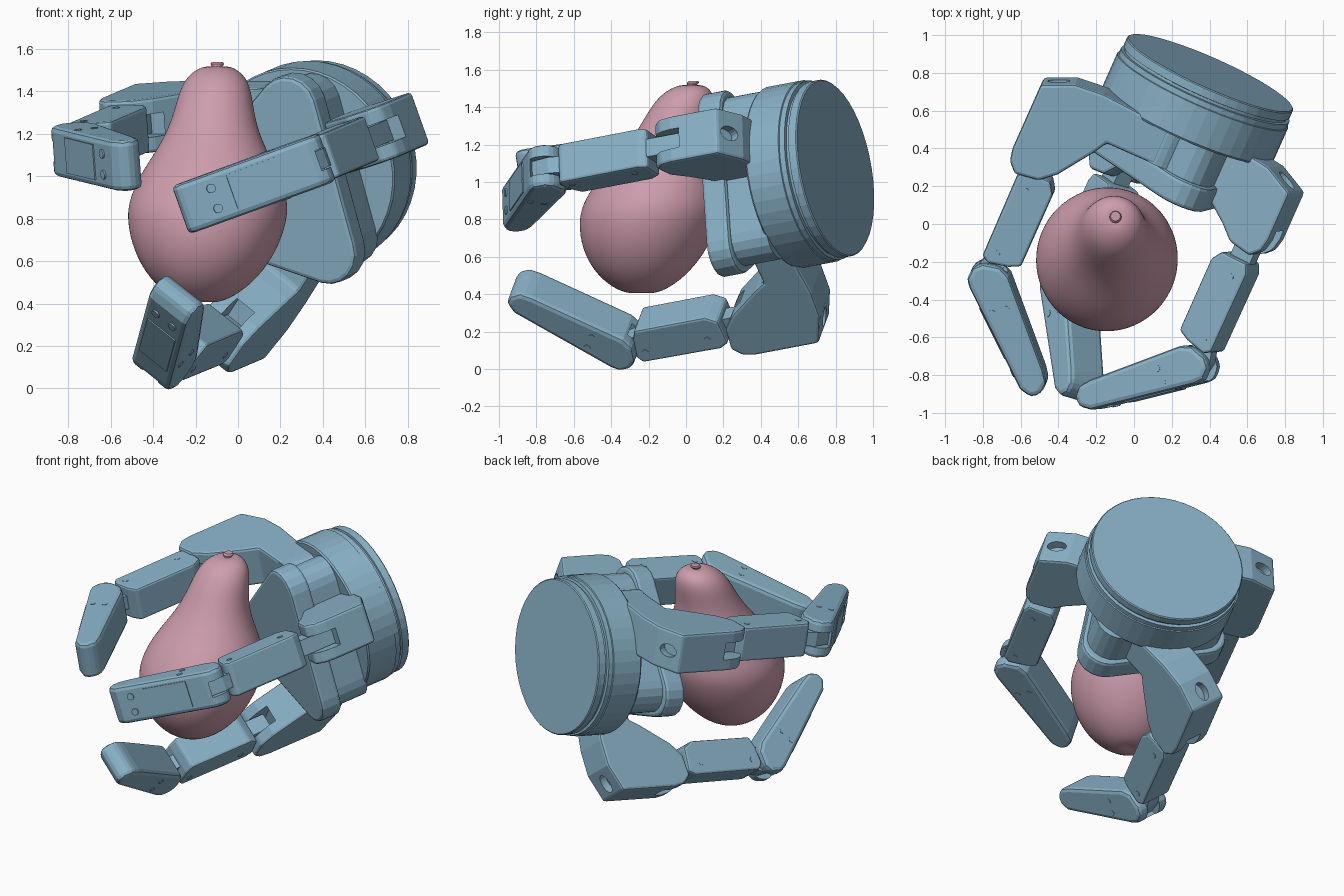
import bpy, bmesh, math
from mathutils import Matrix, Vector

cube = bpy.data.objects.get("Cube")
if cube:
    bpy.data.objects.remove(cube, do_unlink=True)


def make_material(name, rgb):
    mat = bpy.data.materials.new(name)
    mat.use_nodes = True
    color = (*rgb, 1)
    mat.diffuse_color = color
    mat.node_tree.nodes["Principled BSDF"].inputs["Base Color"].default_value = color
    return mat


BLUE = make_material("steel blue", (0.25, 0.44, 0.57))
PINK = make_material("dusty pink", (0.62, 0.34, 0.42))


def frame(x, y, z, origin):
    m = Matrix((x, y, z)).transposed().to_4x4()
    m.translation = origin
    return m


# Hand frame: the wrist axis points backwards and slightly up
AXIS = Vector((0.4, 0.9, 0.17)).normalized()
U = Vector((0.91, -0.415, 0)).normalized()
U = (U - AXIS * U.dot(AXIS)).normalized()
V = U.cross(AXIS)
V = V if V.z > 0 else -V
WRIST = Vector((0.405, 0.8, 1.075))
HAND = frame(U, V, -AXIS, WRIST)


def add_object(name, bm, mat, bevel=0.0):
    bmesh.ops.recalc_face_normals(bm, faces=bm.faces)
    mesh = bpy.data.meshes.new(name)
    bm.to_mesh(mesh)
    bm.free()
    mesh.materials.append(mat)
    obj = bpy.data.objects.new(name, mesh)
    bpy.context.collection.objects.link(obj)
    if bevel:
        mod = obj.modifiers.new("bevel", "BEVEL")
        mod.width, mod.segments, mod.limit_method = bevel, 2, "ANGLE"
    return obj


def add_prism(bm, points, low, high, matrix):
    """Extrude a flat outline between two levels of a local frame."""
    rings = [[bm.verts.new(matrix @ Vector((x, y, z))) for x, y in points]
             for z in (low, high)]
    for ring in rings:
        bm.faces.new(ring)
    for i in range(len(points)):
        j = (i + 1) % len(points)
        bm.faces.new((rings[0][i], rings[0][j], rings[1][j], rings[1][i]))


def prism(name, points, low, high, matrix, bevel=0.0):
    bm = bmesh.new()
    add_prism(bm, points, low, high, matrix)
    return add_object(name, bm, BLUE, bevel)


def carve(obj, bm):
    """Cut the shapes in bm out of an object."""
    cutter = add_object(obj.name + "_cutter", bm, BLUE)
    cutter.hide_render = True
    cutter.hide_set(True)
    cut = obj.modifiers.new("cut", "BOOLEAN")
    cut.operation, cut.solver, cut.object = "DIFFERENCE", "EXACT", cutter


def ellipse(a, b, count, cx=0, cy=0):
    return [(cx + a * math.cos(math.tau * i / count),
             cy + b * math.sin(math.tau * i / count)) for i in range(count)]


def lathe(bm, profile, count, center):
    """Revolve (radius, height) pairs; center maps radius vectors to points."""
    rings = []
    for radius, height in profile:
        if radius == 0:
            rings.append([bm.verts.new(center(0, 0, height))])
        else:
            rings.append([bm.verts.new(center(x, y, height))
                          for x, y in ellipse(radius, radius, count)])
    for a, b in zip(rings, rings[1:]):
        for i in range(count):
            corners = [a[i % len(a)], a[(i + 1) % count % len(a)],
                       b[(i + 1) % count % len(b)], b[i % len(b)]]
            bm.faces.new(list(dict.fromkeys(corners)))


# Wrist drum with a grooved rear rim
bm = bmesh.new()
drum = [(0, 0), (0.474, 0), (0.48, 0.006), (0.48, 0.05), (0.467, 0.053),
        (0.467, 0.068), (0.487, 0.07), (0.487, 0.1), (0.494, 0.103),
        (0.494, 0.295), (0.487, 0.305), (0, 0.305)]
lathe(bm, drum, 44, lambda x, y, z: HAND @ Vector((x, y, z)))
add_object("wrist_drum", bm, BLUE)

# Palm: rounded triangular plate on a slightly smaller block
outline = []
for u, v, facing in ((0.115, 0.36, 74), (-0.36, -0.13, 194), (0.265, -0.335, 314)):
    outline += [(u + 0.15 * math.cos(math.radians(facing + step * 20)),
                 v + 0.15 * math.sin(math.radians(facing + step * 20)))
                for step in range(-3, 4)]
prism("palm_plate", outline, 0.5, 0.64, HAND, 0.02)
prism("palm_block", [(x * 0.92, y * 0.92) for x, y in outline], 0.29, 0.51, HAND)

# Finger outlines: (distance from wrist axis, distance forward)
MOUNT = [(0.47, 0.265), (0.63, 0.28), (0.795, 0.355), (0.795, 0.73),
         (0.78, 0.8), (0.73, 0.85), (0.6, 0.83), (0.52, 0.76), (0.39, 0.57)]
PROXIMAL = [(0.5, 0.86), (0.54, 0.8), (0.69, 0.8), (0.715, 0.85),
            (0.71, 1.31), (0.67, 1.335), (0.56, 1.31), (0.5, 1.28)]
DISTAL = [(0.69, 1.35), (0.73, 1.39), (0.735, 1.46), (0.7, 1.5), (0.24, 1.885),
          (0.17, 1.9), (0.13, 1.86), (0.125, 1.8), (0.166, 1.744),
          (0.537, 1.358), (0.6, 1.33)]
SLOT = [(0.5, 0.68), (0.95, 0.68), (0.95, 0.95), (0.4, 0.95)]
KNUCKLE_SLOT = [(0.5, 1.25), (0.85, 1.25), (0.85, 1.48), (0.62, 1.48)]
TIP_LINK = [(0.57, 1.27), (0.68, 1.27), (0.71, 1.38), (0.69, 1.49), (0.6, 1.46)]


def finger(name, angle, offset, inset, slide, opening, root, shorten):
    a = math.radians(angle)
    radial = U * math.cos(a) + V * math.sin(a)
    hinge = V * math.cos(a) - U * math.sin(a)
    root_frame = frame(radial, -AXIS, hinge, WRIST + hinge * offset - radial * inset)
    base = root_frame @ Matrix.Translation((*slide, 0))

    # Elbow mount, with a clevis slot and an oval recess cut out
    def pulled(points):
        return [(x, y - shorten if y > 0.6 else y) for x, y in points]

    arm = [(root, 0.5), (root, 0.29)] + pulled(MOUNT) + [(0.35, 0.5)]
    mount = prism(name + "_mount", arm, -0.13, 0.13, root_frame, 0.016)
    bm = bmesh.new()
    add_prism(bm, pulled(SLOT), -0.055, 0.055, root_frame)
    along = Vector((0.165, 0.075, 0)).normalized()
    out = Vector((along.y, -along.x, 0))
    face = root_frame @ frame(along, Vector((0, 0, 1)), out, Vector((0.715, 0.319, 0)))
    add_prism(bm, ellipse(0.06, 0.04, 20), -0.05, 0.06, face)
    carve(mount, bm)

    # Middle segment and the narrow links on both its ends
    prism(name + "_proximal", PROXIMAL, -0.11, 0.11, base, 0.014)
    near = 0.66 - shorten
    base_link = [(0.57, near), (0.69, near), (0.69, 0.84), (0.57, 0.84)]
    prism(name + "_base_link", base_link, -0.05, 0.05, base)
    prism(name + "_tip_link", TIP_LINK, -0.045, 0.045, base)

    # Fingertip with a clevis slot, turned about its knuckle
    pivot = Vector((0.63, 1.38, 0))
    tip = (base @ Matrix.Translation(pivot)
           @ Matrix.Rotation(math.radians(-opening), 4, "Z") @ Matrix.Translation(-pivot))
    distal = prism(name + "_distal", DISTAL, -0.12, 0.12, tip, 0.025)
    bm = bmesh.new()
    add_prism(bm, KNUCKLE_SLOT, -0.05, 0.05, tip)
    carve(distal, bm)

    # Cover plate and screws on the outer face of the fingertip
    start, end = Vector((0.7, 1.5, 0)), Vector((0.24, 1.885, 0))
    along = (end - start).normalized()
    out = Vector((-along.y, along.x, 0))
    out = out if out.y > 0 else -out
    back = tip @ frame(along, Vector((0, 0, 1)), out, start)
    cover = [(0.12, -0.085), (0.42, -0.085), (0.42, 0.085), (0.12, 0.085)]
    prism(name + "_cover", cover, -0.002, 0.006, back)
    bm = bmesh.new()
    for h in (-0.05, 0.05):
        add_prism(bm, ellipse(0.022, 0.022, 12, 0.51, h), -0.002, 0.008, back)
    # Hinge screws on both sides
    for sign in (-1, 1):
        for x, y in ((0.48, 1.52), (0.54, 1.57)):
            add_prism(bm, ellipse(0.018, 0.018, 12, x, y), sign * 0.118, sign * 0.123, tip)
        for x, y in ((0.64, 0.9), (0.645, 1.27)):
            add_prism(bm, ellipse(0.018, 0.018, 12, x, y), sign * 0.108, sign * 0.113, base)
    add_object(name + "_screws", bm, BLUE)
    return root_frame


thumb = finger("left_thumb", 17, 0.055, 0.07, (0.04, 0.0), -1, 0.3, 0.1)
upper = finger("right_finger", 180, -0.3, 0.0, (0, 0.015), 0, 0.07, 0.0)
lower = finger("lower_finger", 232, 0.245, -0.045, (0.01, 0.06), 0, 0.07, 0.0)

# Round swivels where the two turning fingers meet the palm
for name, base in (("right", upper), ("lower", lower)):
    swivel = base @ frame(Vector((1, 0, 0)), Vector((0, 0, 1)), Vector((0, 1, 0)),
                          Vector((0.07, 0, 0)))
    prism(name + "_finger_swivel", ellipse(0.13, 0.13, 24), 0.29, 0.5, swivel)


# Pear with a neck that leans back
def pear_center(x, y, z):
    s = max(0, (z - 0.41) / 1.1)
    return Vector((x - 0.17 + 0.07 * s, y - 0.24 + 0.265 * s ** 1.7, z))


PEAR = [(0, 0.418), (0.06, 0.4), (0.15, 0.43), (0.26, 0.52), (0.34, 0.65),
        (0.377, 0.78), (0.38, 0.88), (0.33, 1.01), (0.268, 1.11), (0.217, 1.21),
        (0.188, 1.31), (0.17, 1.4), (0.138, 1.475), (0.07, 1.52), (0, 1.515)]
bm = bmesh.new()
lathe(bm, PEAR, 32, pear_center)
for f in bm.faces:
    f.smooth = True
pear = add_object("pear", bm, PINK)
smooth = pear.modifiers.new("smooth", "SUBSURF")
smooth.levels = smooth.render_levels = 2

# Stem
bm = bmesh.new()
STEM = [(0, 1.49), (0.028, 1.49), (0.024, 1.515), (0.032, 1.53), (0.026, 1.54), (0, 1.54)]
lathe(bm, STEM, 12, lambda x, y, z: Vector((x - 0.098, y + 0.025 + (z - 1.5) * 0.4, z)))
add_object("pear_stem", bm, PINK)
